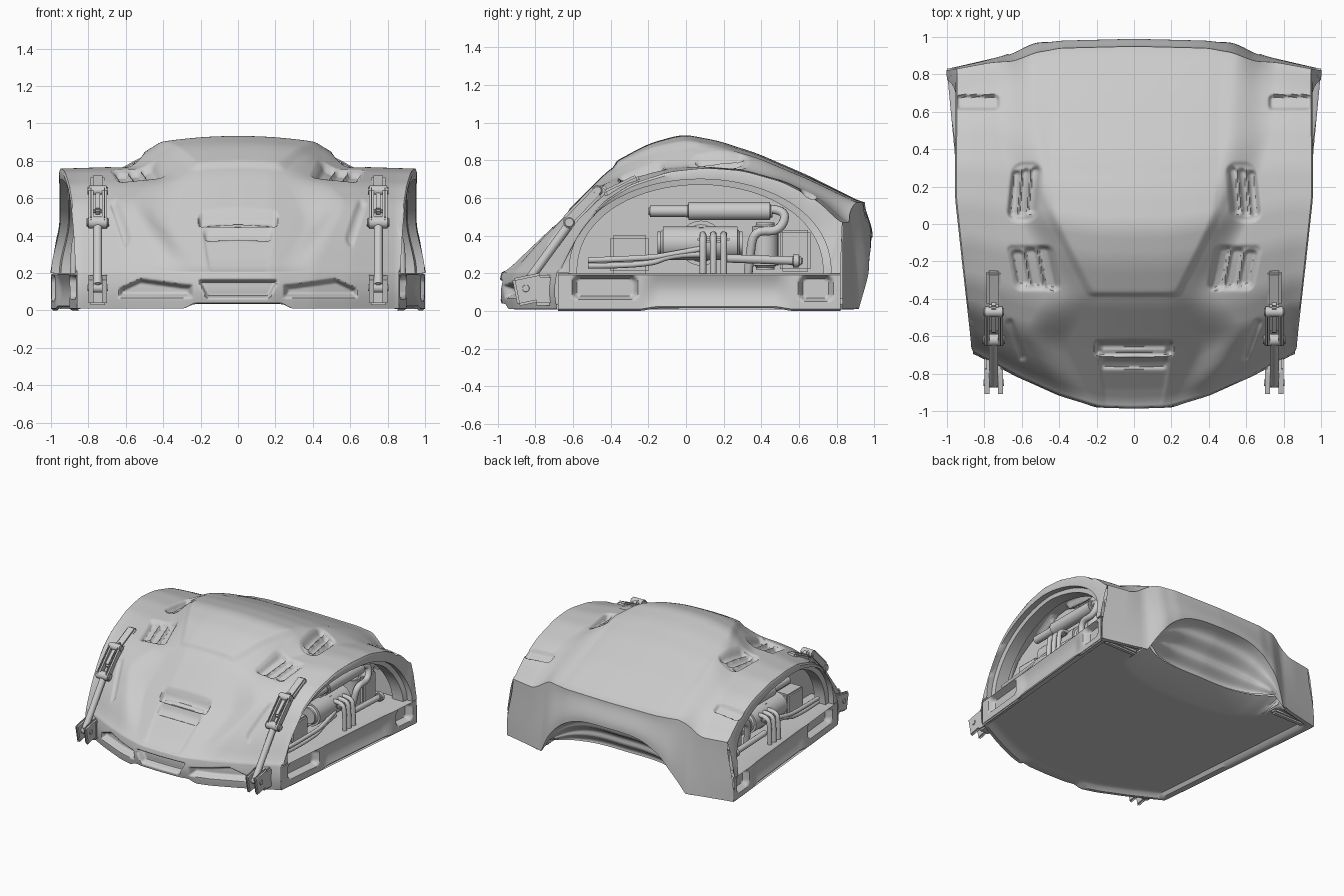
import bpy, bmesh
from math import sin, cos, pi, radians, hypot
from mathutils import Matrix, Vector

old = bpy.data.objects.get("Cube")
if old:
    bpy.data.objects.remove(old)

grey = bpy.data.materials.new("plain_grey")
grey.use_nodes = True
grey.diffuse_color = (0.6, 0.6, 0.6, 1)
grey.node_tree.nodes["Principled BSDF"].inputs["Base Color"].default_value = (0.6, 0.6, 0.6, 1)


# ---- helpers ----
def clamp(v):
    return max(0.0, min(1.0, v))


def ease(v):
    v = clamp(v)
    return v * v * (3 - 2 * v)


def lerp(pts, t):
    for (a, p), (b, q) in zip(pts, pts[1:]):
        if t <= b:
            return p + (q - p) * max(0, (t - a) / (b - a))
    return pts[-1][1]


def soft(pts, t):
    return sum(lerp(pts, t + d) for d in (-.025, -.012, 0, .012, .025)) / 5


def mask(x, y, cx, cy, hx, hy, r=.03, turn=0.0):
    """1 inside a rounded rectangle, 0 outside."""
    x, y = x - cx, y - cy
    x, y = x * cos(turn) + y * sin(turn), y * cos(turn) - x * sin(turn)
    dx, dy = abs(x) - hx + r, abs(y) - hy + r
    d = hypot(max(dx, 0), max(dy, 0)) + min(max(dx, dy), 0) - r
    return ease(.5 - d / .02)


def finish(bm, name, sharp=35):
    bmesh.ops.recalc_face_normals(bm, faces=bm.faces)
    for f in bm.faces:
        f.smooth = True
    for e in bm.edges:
        e.smooth = e.calc_face_angle(0) < radians(sharp)
    me = bpy.data.meshes.new(name)
    bm.to_mesh(me)
    bm.free()
    me.materials.append(grey)
    ob = bpy.data.objects.new(name, me)
    bpy.context.collection.objects.link(ob)


def grid(name, nu, nv, fn, sharp=35):
    bm = bmesh.new()
    rows = [[bm.verts.new(fn(i, j)) for i in range(nu + 1)] for j in range(nv + 1)]
    for a, b in zip(rows, rows[1:]):
        for i in range(nu):
            bm.faces.new((a[i], a[i + 1], b[i + 1], b[i]))
    bmesh.ops.remove_doubles(bm, verts=bm.verts, dist=1e-5)
    finish(bm, name, sharp)


def box(name, pos, size, tilt=0.0, bevel=.012):
    bm = bmesh.new()
    m = Matrix.Translation(pos) @ Matrix.Rotation(tilt, 4, 'X') @ Matrix.Diagonal((*size, 1))
    bmesh.ops.create_cube(bm, size=1, matrix=m)
    bmesh.ops.bevel(bm, geom=bm.edges[:], offset=bevel, segments=2, affect='EDGES')
    finish(bm, name)


def drum(name, a, b, r):
    a, b = Vector(a), Vector(b)
    bm = bmesh.new()
    m = Matrix.Translation((a + b) / 2) @ (b - a).to_track_quat('Z', 'Y').to_matrix().to_4x4()
    bmesh.ops.create_cone(bm, cap_ends=True, segments=24, radius1=r, radius2=r,
                          depth=(b - a).length, matrix=m)
    rims = [e for e in bm.edges if e.calc_face_angle(0) > 1]
    bmesh.ops.bevel(bm, geom=rims, offset=r * .3, segments=3, affect='EDGES')
    finish(bm, name)


def pipe(name, pts, r):
    cu = bpy.data.curves.new(name, 'CURVE')
    cu.dimensions = '3D'
    cu.bevel_depth, cu.bevel_resolution, cu.use_fill_caps = r, 3, True
    sp = cu.splines.new('NURBS')
    sp.points.add(len(pts) - 1)
    for p, co in zip(sp.points, pts):
        p.co = (*co, 1)
    sp.use_endpoint_u, sp.order_u, sp.resolution_u = True, 3, 6
    cu.materials.append(grey)
    bpy.context.collection.objects.link(bpy.data.objects.new(name, cu))


# ---- main shell shape ----
FRONT = [(0, -.98), (.18, -.975), (.4, -.91), (.6, -.82), (.75, -.74), (.86, -.68)]
REAR = [(0, .99), (.4, .98), (.52, .955), (.65, .885), (1, .82)]
CROWN = [(0, .19), (.18, .53), (.3, .76), (.4, .865), (.5, .925),
         (.6, .9), (.7, .84), (.85, .715), (1, .57)]
FENDER = [(0, .18), (.05, .35), (.15, .57), (.25, .67), (.39, .74), (.52, .76),
          (.65, .745), (.79, .685), (.91, .59), (1, .46)]
BULGE = [(0, .2), (.15, .36), (.3, .22), (.5, .39), (.75, .5), (1, .54)]
WIDTH = [(0, .86), (.3, .91), (.55, .95), (1, .945)]
LIGHT_TOP = [(.24, .14), (.3, .145), (.52, .175), (.64, .12)]


def side(t):
    return soft(WIDTH, t)


def base_side(y):
    return .86 + .14 * clamp((y + .68) / 1.5)


def details(x, y):
    """Vents, scoop and creases pressed into the top."""
    z = .02 * ease((y + .39) / .025) * ease((.26 + .5 * (y + .38) - x) / .06) * ease((.3 - y) / .5)
    front, back = x - .2 * (y + .235), x + .1 * (y - .17)
    z -= .012 * mask(front, y, .535, -.235, .12, .115, .03)
    z -= .012 * mask(back, y, .585, .17, .08, .155, .06)
    for n in (-1, 0, 1):
        z -= .03 * mask(front, y, .535 + .072 * n, -.235, .03, .1 - .01 * n, .02)
        z -= .03 * mask(back, y, .588 + .048 * n, .17 - .01 * n, .019, .12, .018)
    z -= .05 * mask(x, y, 0, -.665, .205, .034, .02)
    z += .02 * mask(x, y, 0, -.68, .17, .014, .01)
    z -= .02 * mask(x, y, 0, -.745, .175, .025, .02)
    z -= .012 * mask(x, y, 0, -.84, .17 + .15 * (y + .84), .13)
    z -= .02 * mask(x, y, .63, -.62, .016, .11, .012, -.35)
    z -= .03 * mask(x, y, .835, .65, .11, .035, .02)
    return z


def top(u, t):
    x = u * side(t)
    ax = abs(x)
    tuck = .04 * (1 - ease((ax - .45) / .35))
    y0, y1 = soft(FRONT, ax), soft(REAR, ax) - tuck
    y = y0 + t * (y1 - y0)
    w = 1 - ease((ax - soft(BULGE, t)) / .23)
    c, f = soft(CROWN, t), soft(FENDER, t)
    f += .03 * (1 - abs(u)) * sin(pi * t)
    crown = c - .035 * clamp(ax / .45) ** 2 * sin(pi * t)
    return Vector((x, y, f + (crown - f) * w + details(ax, y) * clamp(t * 20)))


def nose(u, k):
    p = top(u, 0)
    ax, high = abs(p.x), p.z
    p.z = .01 + .03 * ease((.3 - ax) / .08) * (1 - k) + (high - .01) * k
    cut = mask(ax, p.z, 0, .115, .185 - .5 * (.115 - p.z), .042, .01)
    light = min(p.z - .065, lerp(LIGHT_TOP, ax) - p.z, ax - .24, .64 - ax)
    p.y += .06 * cut + .055 * ease(light / .03) - .012 * sin(pi * k)
    return p


def rear_face(u, k):
    p = top(u, 1)
    ax = abs(p.x)
    low = max(.01, .39 * (1 - clamp(ax / .64) ** 3.5))
    inner = 1 - ease((ax - .45) / .35)
    p.y += .04 * inner * ease(k * 1.1) + .025 * k * ease((ax - .4) / .2) * ease((.95 - ax) / .35)
    p.x *= 1 + (base_side(p.y) / side(1) - 1) * ease(k * 1.2) * ease((ax - .6) / .3)
    p.z += (low - p.z) * k
    return p


def rear_recess(u, k):
    p = rear_face(u, 1)
    d = clamp(p.z / .39)
    p.y -= d * (.26 * k ** .6 + .015 * sin(k * 5 * pi))
    p.z += (min(p.z, .1) - p.z) * k
    return p


BANDS = [(nose, 24), (top, 180), (rear_face, 14), (rear_recess, 24)]
ROWS = [(f, k / n) for f, n in BANDS for k in range(n + 1)]
NX = 240
grid("body_shell", NX, len(ROWS) - 1, lambda i, j: ROWS[j][0](2 * i / NX - 1, ROWS[j][1]), 55)


# ---- floor, sunk inside a raised rim ----
def floor(i, j):
    u, k = i / 40 - 1, j / 60
    a, b = nose(u, 0), rear_recess(u, 1)
    y = a.y + (b.y - a.y) * k
    sunk = .03 * ease((min(k, 1 - k, (1 - abs(u)) / 2) - .02) / .02)
    return (u * (.86 + .14 * k), y, max(.008 + sunk, a.z * (1 - k) ** 4, b.z * k ** 6))


grid("floor_plate", 80, 60, floor)

# ---- parts on both sides ----
for s, tag in ((1, "left"), (-1, "right")):
    def P(x, y, z):
        return (s * x, y, z)

    # arch rim with a stepped inner lip, closed down to the sill at the rear
    def rim(i, j):
        a = pi * min(i, 60) / 60
        t = (1 - cos(a)) / 2
        e = top(1, t)
        shrink = 1 if j < 4 else .94
        y, z = .075 - .695 * cos(a) * shrink, .2 + .5 * sin(a) ** .9 * shrink if 0 < i < 60 else .2
        if i == 61:
            y = .82
        if j < 2:
            k = j * .3
            y, z = e.y + (y - e.y) * k, e.z + (z - e.z) * k
        flare = (base_side(y) - side(t)) * ease((.5 - z) / .3)
        return P(side(t) + flare + (0, .008, .004, -.04, -.045, -.14)[j], y, z)
    grid("arch_rim_" + tag, 61, 5, rim)

    # inner wall behind the machinery
    def wall(i, j):
        t = i / 40
        p = top(.63 / side(t), t)
        return P(.63, p.y, .04 + (p.z - .05) * j if p.y < .8 else .04 + .3 * j)
    grid("inner_wall_" + tag, 40, 1, wall)

    # sill with pressed pockets and a slim waist
    def sill(i, j):
        y = -.68 + 1.5 * i / 120
        if j == 21:
            return P(.63, y, .2)
        z = .01 * j
        cut = max(mask(y, z, -.43, .125, .165, .055), mask(y, z, .69, .12, .08, .06))
        waist = ease((y + .26) / .12) * ease((.58 - y) / .12)
        x = base_side(y) - .05 * cut - .025 * waist * sin(pi * j / 20) - .012 * (j in (0, 20))
        return P(x, y, z + .015 * waist * (1 - j / 20))
    grid("side_sill_" + tag, 120, 21, sill, 50)
    box("rear_pillar_" + tag, P(.79, .79, .2), (.28, .05, .38))

    # machinery in the arch
    drum("tank_" + tag, P(.76, 0, .53), P(.76, .46, .53), .048)
    drum("tank_neck_" + tag, P(.76, -.2, .53), P(.76, .02, .53), .03)
    drum("motor_" + tag, P(.64, .08, .36), P(.76, .08, .36), .12)
    drum("motor_end_" + tag, P(.72, -.15, .36), P(.72, .3, .36), .09)
    drum("pump_" + tag, P(.7, .42, .22), P(.7, .42, .47), .07)
    box("control_box_" + tag, P(.7, -.3, .3), (.12, .2, .2))
    box("rear_box_" + tag, P(.7, .58, .32), (.12, .16, .22))
    pipe("return_pipe_" + tag, [P(.76, .44, .54), P(.78, .54, .54), P(.8, .5, .42),
                                P(.8, .36, .43), P(.78, .34, .3), P(.76, .33, .2)], .024)
    for n in range(2):
        pipe(f"long_pipe_{n + 1}_{tag}", [P(.8, -.52, .24 + .03 * n), P(.82, -.2, .24 + .04 * n),
                                          P(.82, -.08, .3), P(.8, .08, .3 + .03 * n)], .016)
    drum("cross_pipe_" + tag, P(.84, .2, .28), P(.84, .62, .265), .022)
    drum("pipe_cap_" + tag, P(.84, .56, .267), P(.84, .61, .265), .035)
    for n in range(3):
        y = .09 + .055 * n
        pipe(f"loop_tube_{n + 1}_{tag}", [P(.74, y, .4), P(.86, y, .42), P(.88, y, .32), P(.88, y, .19)], .018)
    box("tube_clamp_" + tag, P(.84, .145, .38), (.05, .17, .035))

    # strut on the front corner
    x = .75
    for d in (-.036, .036):
        box("lower_fork_" + tag, P(x + d, -.83, .115), (.026, .16, .15), .2)
        box("upper_fork_" + tag, P(x + d, -.55, .555), (.028, .24, .07), .8)
    box("lower_mount_" + tag, P(x, -.755, .11), (.1, .1, .16))
    drum("lower_pin_" + tag, P(x - .055, -.85, .12), P(x + .055, -.85, .12), .025)
    drum("strut_rod_" + tag, P(x, -.86, .13), P(x, -.62, .46), .024)
    drum("strut_joint_" + tag, P(x - .06, -.62, .47), P(x + .06, -.62, .47), .032)
    box("upper_link_" + tag, P(x, -.5, .59), (.05, .2, .05), .75)
    drum("upper_pin_" + tag, P(x - .055, -.47, .64), P(x + .055, -.47, .64), .028)
    box("upper_mount_" + tag, P(x, -.34, .66), (.075, .2, .05), .45)
